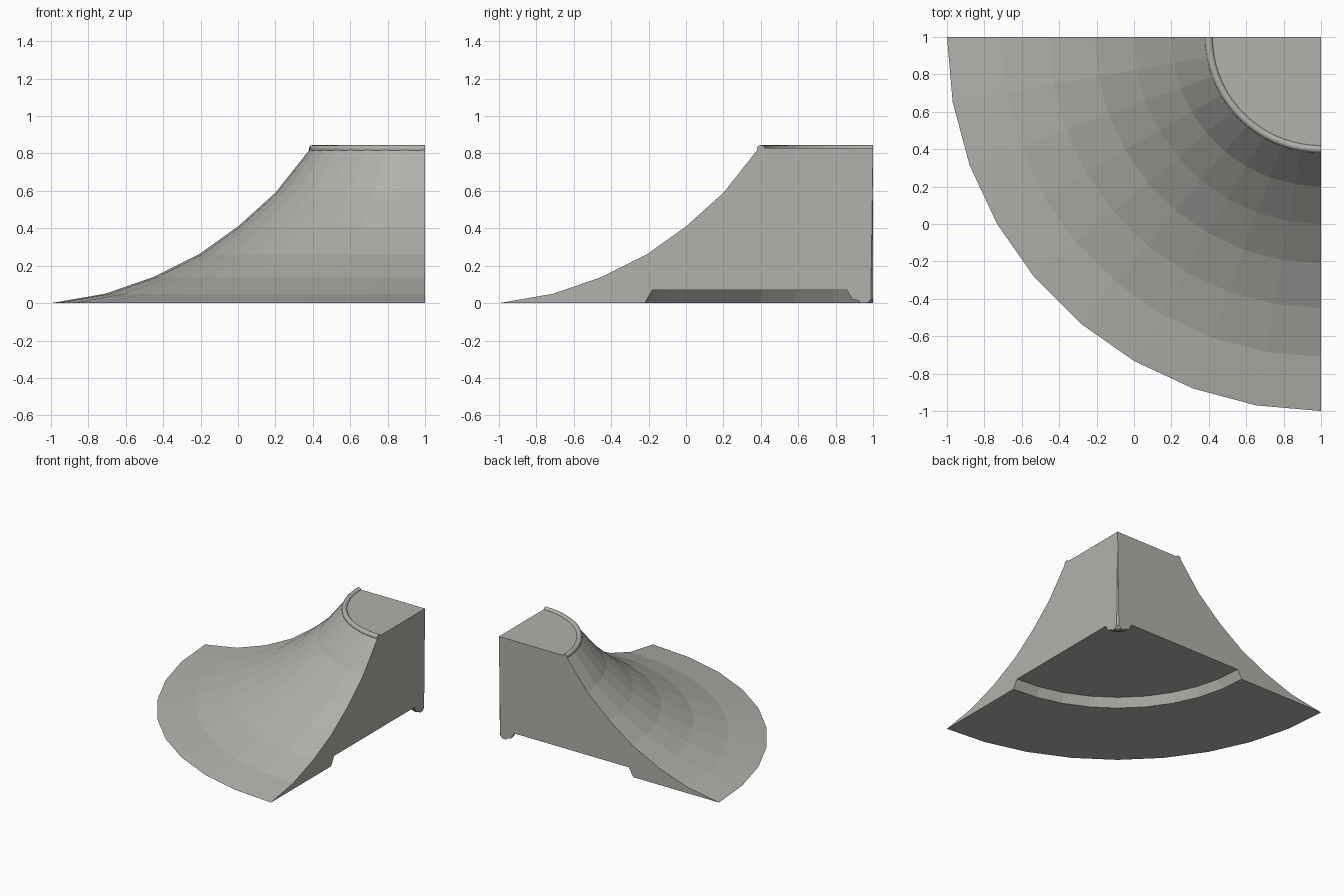
import bpy, bmesh
from math import cos, sin, pi

cube = bpy.data.objects.get("Cube")
if cube:
    bpy.data.objects.remove(cube, do_unlink=True)

stone = bpy.data.materials.new("warm grey")
stone.use_nodes = True
GREY = (0.45, 0.44, 0.415, 1)
stone.diffuse_color = GREY
stone.node_tree.nodes["Principled BSDF"].inputs["Base Color"].default_value = GREY


def quarter_sweep(name, profile, steps, smooth=False):
    """Sweep a closed (radius, height) profile a quarter turn about the back left corner."""
    bm = bmesh.new()
    rings = []
    for i in range(steps + 1):
        a = pi / 2 * i / steps
        rings.append([bm.verts.new((1 - r * cos(a), 1 - r * sin(a), z)) for r, z in profile])
    n = len(profile)
    for a, b in zip(rings, rings[1:]):
        for j in range(n):
            k = (j + 1) % n
            face = bm.faces.new((a[j], a[k], b[k], b[j]))
            face.smooth = smooth
    # flat end walls
    bm.faces.new(rings[0])
    bm.faces.new(rings[-1])
    bmesh.ops.remove_doubles(bm, verts=bm.verts, dist=0.0001)
    bmesh.ops.recalc_face_normals(bm, faces=bm.faces)
    mesh = bpy.data.meshes.new(name)
    bm.to_mesh(mesh)
    bm.free()
    mesh.materials.append(stone)
    obj = bpy.data.objects.new(name, mesh)
    bpy.context.collection.objects.link(obj)
    return obj


# Curved riding surface, from the ground up to the deck
slope = [(2, 0), (1.71, 0.05), (1.45, 0.14), (1.21, 0.26), (1, 0.41), (0.8, 0.59), (0.61, 0.83)]
# Tapered corner groove, from the deck down
groove = [(0, 0.83), (0.012, 0.02)]
# Small stepped foot, then the shallow recess under the body
underside = [(0.02, 0.012), (0.03, 0), (0.065, 0), (0.075, 0.012), (0.11, 0.02),
             (0.14, 0.07), (1.18, 0.07), (1.22, 0)]
quarter_sweep("ramp_body", slope + groove + underside, 9)

# Round rail along the lip of the deck
sides = 12
tube = [(0.6 + 0.021 * cos(2 * pi * i / sides), 0.824 + 0.021 * sin(2 * pi * i / sides))
        for i in range(sides)]
quarter_sweep("lip_rail", tube, 18, smooth=True)
